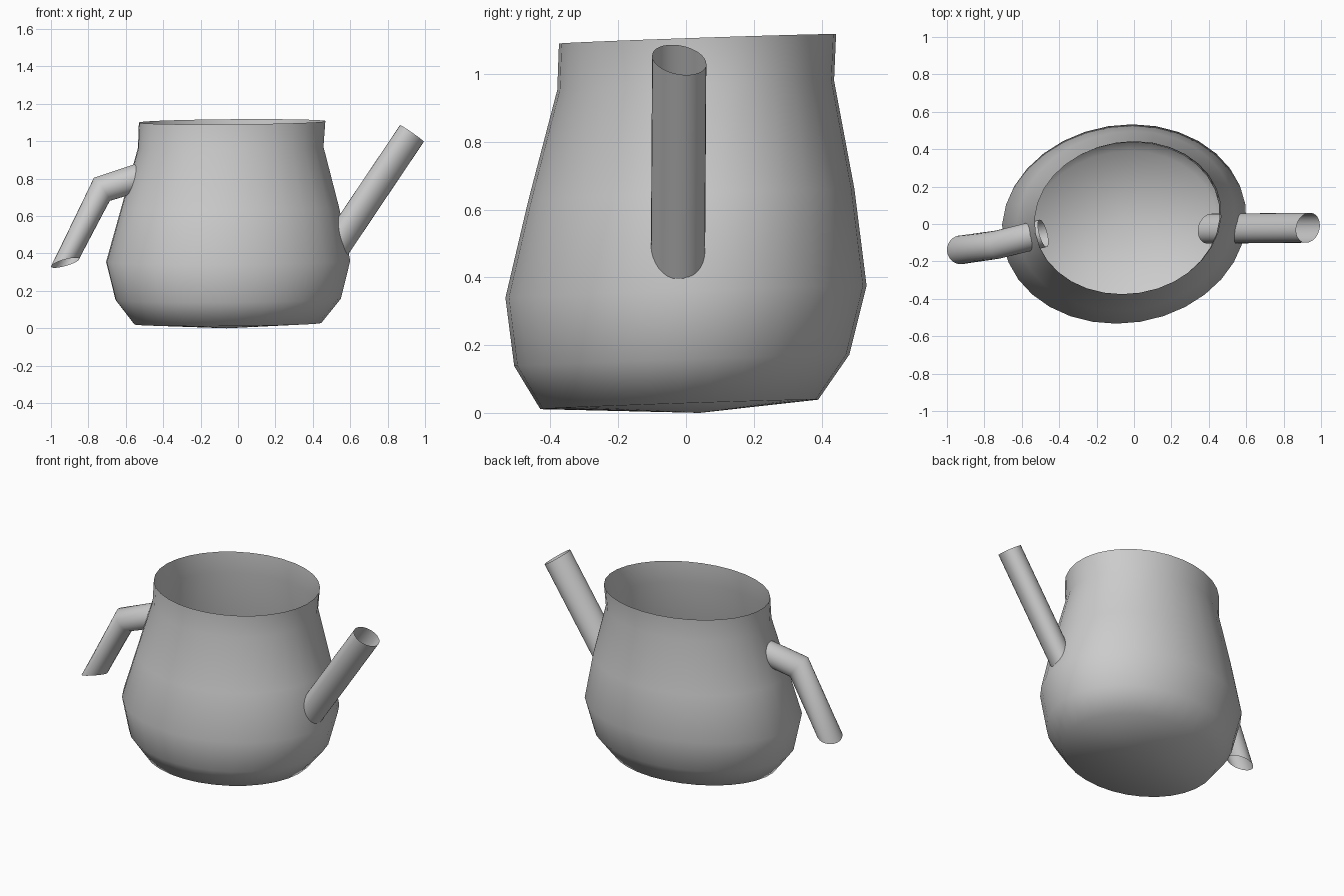
import bpy, bmesh
from math import sin, cos, pi
from mathutils import Vector

cube = bpy.data.objects.get("Cube")
if cube:
    bpy.data.objects.remove(cube)

grey = bpy.data.materials.new("plain grey")
grey.use_nodes = True
grey.diffuse_color = (0.6, 0.6, 0.6, 1)
grey.node_tree.nodes["Principled BSDF"].inputs["Base Color"].default_value = (0.6, 0.6, 0.6, 1)


def loft(name, rings, sides, tip=None):
    """Skin elliptical rings, each given as centre and two half axes."""
    bm = bmesh.new()
    loops = []
    for centre, u, v in rings:
        c, u, v = Vector(centre), Vector(u), Vector(v)
        angles = [2 * pi * i / sides for i in range(sides)]
        loops.append([bm.verts.new(c + u * cos(a) + v * sin(a)) for a in angles])
    for low, high in zip(loops, loops[1:]):
        for i in range(sides):
            j = (i + 1) % sides
            bm.faces.new((low[i], low[j], high[j], high[i]))
    if tip:
        apex = bm.verts.new(tip)
        for i in range(sides):
            bm.faces.new((apex, loops[0][(i + 1) % sides], loops[0][i]))
    for face in bm.faces:
        face.smooth = True
    mesh = bpy.data.meshes.new(name)
    bm.to_mesh(mesh)
    bm.free()
    mesh.materials.append(grey)
    obj = bpy.data.objects.new(name, mesh)
    bpy.context.collection.objects.link(obj)
    return obj


# Pot body: left, right, front, back and height of each slightly tilted ring
profile = [
    (-0.555, 0.445, -0.43, 0.39, 0.025),
    (-0.655, 0.55, -0.507, 0.482, 0.155),
    (-0.705, 0.60, -0.533, 0.533, 0.358),
    (-0.625, 0.54, -0.465, 0.497, 0.645),
    (-0.535, 0.457, -0.38, 0.437, 0.967),
    (-0.53, 0.467, -0.375, 0.443, 1.104),
]
rings = []
for left, right, front, back, z in profile:
    rx, ry = (right - left) / 2, (back - front) / 2
    centre = ((left + right) / 2, (front + back) / 2, z)
    rings.append((centre, (rx, 0, 0.003), (0.08 * ry, ry, 0.034 * ry)))
loft("pot_body", rings, 32, tip=(-0.06, 0.04, 0.0))

# Straight open spout, running through the wall
u, v = (0.063, 0, -0.043), (0.01, 0.08, -0.012)
loft("spout", [((0.405, -0.025, 0.26), u, v), ((0.93, -0.02, 1.042), u, v)], 32)

# Bent tubular handle: slanted open end, elbow, end inside the wall
loft("handle", [
    ((-0.925, -0.138, 0.35), (0.075, 0, 0.02), (0, 0.077, -0.018)),
    ((-0.728, -0.11, 0.743), (0.042, 0.01, -0.062), (-0.01, 0.075, 0)),
    ((-0.485, -0.05, 0.82), (0.022, 0, -0.072), (-0.018, 0.073, 0)),
], 32)
